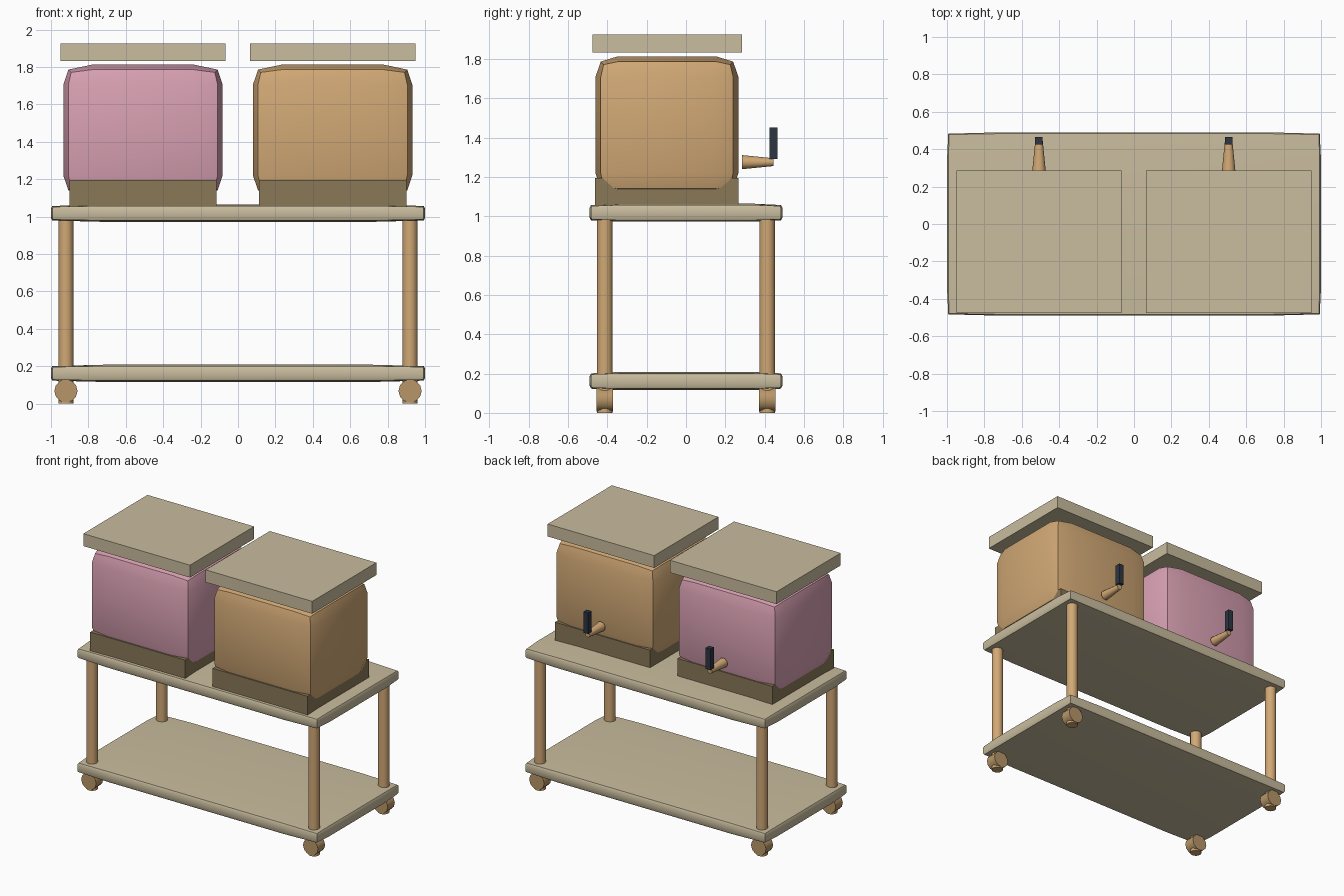
import bpy, bmesh, math
from mathutils import Matrix

cube = bpy.data.objects.get("Cube")
if cube:
    bpy.data.objects.remove(cube, do_unlink=True)


def material(name, srgb):
    col = [((c + 0.055) / 1.055) ** 2.4 for c in srgb] + [1.0]
    m = bpy.data.materials.new(name)
    m.use_nodes = True
    m.diffuse_color = col
    bsdf = m.node_tree.nodes["Principled BSDF"]
    bsdf.inputs["Base Color"].default_value = col
    bsdf.inputs["Roughness"].default_value = 0.7
    return m


BEIGE = material("beige", (0.79, 0.74, 0.62))
TAN = material("tan wood", (0.82, 0.66, 0.46))
PINK = material("pink", (0.85, 0.63, 0.70))
BROWN = material("dark brown", (0.54, 0.47, 0.34))
WHEEL = material("wheel brown", (0.72, 0.59, 0.41))
DARK = material("dark slate", (0.18, 0.21, 0.26))


def finish(bm, name, mat, smooth=None):
    bmesh.ops.recalc_face_normals(bm, faces=bm.faces)
    mesh = bpy.data.meshes.new(name)
    bm.to_mesh(mesh)
    bm.free()
    mesh.materials.append(mat)
    ob = bpy.data.objects.new(name, mesh)
    bpy.context.collection.objects.link(ob)
    if smooth:
        bpy.ops.object.select_all(action='DESELECT')
        ob.select_set(True)
        bpy.context.view_layer.objects.active = ob
        bpy.ops.object.shade_smooth_by_angle(angle=math.radians(smooth))
    return ob


def box(name, mat, x, y, z):
    """Sharp box from (min, max) ranges."""
    bm = bmesh.new()
    bmesh.ops.create_cube(bm, size=1)
    for v in bm.verts:
        for i, r in enumerate((x, y, z)):
            v.co[i] = (r[0] + r[1]) / 2 + v.co[i] * (r[1] - r[0])
    return finish(bm, name, mat)


def pillow(name, mat, centre, half, inner, edge_in, corner_in, smooth):
    """Box of 3 x 3 panels per side with its edges and corners pulled in."""
    bm = bmesh.new()
    bmesh.ops.create_cube(bm, size=2)
    for axis in range(3):
        for side in (-1, 1):
            no = [0, 0, 0]
            no[axis] = 1
            bmesh.ops.bisect_plane(bm, geom=bm.verts[:] + bm.edges[:] + bm.faces[:],
                                   plane_co=[n * side * 0.5 for n in no], plane_no=no)
    for v in bm.verts:
        ends = [abs(c) > 0.9 for c in v.co]
        pull = (0, 0, edge_in, corner_in)[sum(ends)]
        for i in range(3):
            size = half[i] - pull if ends[i] else inner[i]
            v.co[i] = centre[i] + math.copysign(size, v.co[i])
    return finish(bm, name, mat, smooth)


def rod(name, mat, r1, r2, length, centre, axis='Z', sides=16):
    bm = bmesh.new()
    rot = Matrix.Rotation(math.radians(-90), 4, 'X') if axis == 'Y' else Matrix()
    bmesh.ops.create_cone(bm, cap_ends=True, segments=sides, radius1=r1, radius2=r2,
                          depth=length, matrix=Matrix.Translation(centre) @ rot)
    return finish(bm, name, mat, 35)


# Trolley shelves
for name, z in (("lower_shelf", 0.162), ("upper_shelf", 1.018)):
    pillow(name, BEIGE, (0, 0, z), (1, 0.49, 0.046), (0.72, 0.34, 0.025), 0.007, 0.012, 30)

# Legs and wheels
for sx, xn in ((-1, "right"), (1, "left")):
    for sy, yn in ((-1, "front"), (1, "back")):
        rod(f"{yn}_{xn}_leg", TAN, 0.04, 0.04, 0.98, (sx * 0.92, sy * 0.413, 0.49))
        rod(f"{yn}_{xn}_wheel", WHEEL, 0.062, 0.062, 0.084,
            (sx * 0.92, sy * 0.413, 0.068), 'Y', 12)

# Two tanks, each with base, lid and tap at the back
for cx, side, mat in ((-0.508, "right", PINK), (0.506, "left", TAN)):
    box(f"{side}_base", BROWN, (cx - 0.394, cx + 0.394), (-0.462, 0.266), (1.055, 1.195))
    pillow(f"{side}_tank", mat, (cx, -0.097, 1.463), (0.426, 0.364, 0.35),
           (0.27, 0.25, 0.243), 0.027, 0.042, 30)
    box(f"{side}_lid", BEIGE, (cx - 0.442, cx + 0.442), (-0.475, 0.285), (1.832, 1.925))
    rod(f"{side}_spout", TAN, 0.036, 0.02, 0.16, (cx, 0.364, 1.275), 'Y', 12)
    box(f"{side}_tap_handle", DARK, (cx - 0.02, cx + 0.02), (0.425, 0.465), (1.292, 1.45))
